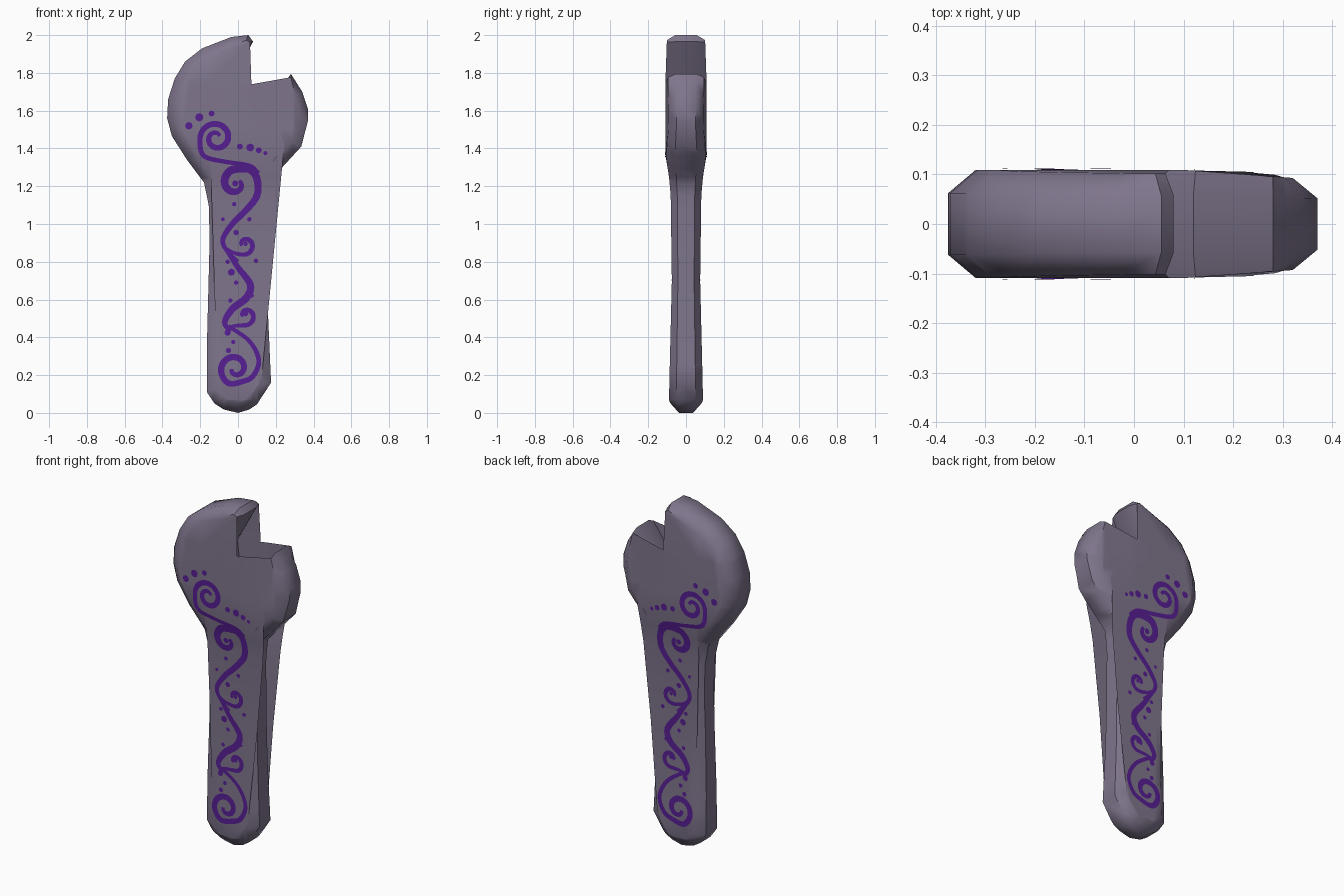
import bpy, bmesh, math
from mathutils import Vector

if "Cube" in bpy.data.objects:
    bpy.data.objects.remove(bpy.data.objects["Cube"])


def material(name, rgb):
    m = bpy.data.materials.new(name)
    m.diffuse_color = (*rgb, 1)
    m.use_nodes = True
    m.node_tree.nodes["Principled BSDF"].inputs["Base Color"].default_value = m.diffuse_color
    return m


metal = material("mauve metal", (0.212, 0.178, 0.262))
purple = material("purple paint", (0.095, 0.013, 0.29))

# half thickness along the height
THICK = [(0, .065), (.07, .09), (.25, .086), (.7, .075), (1.15, .081),
         (1.25, .09), (1.36, .108), (1.75, .109), (2.01, .1)]


def half_depth(x, z):
    z = min(max(z, 0), 2)
    for (z0, h0), (z1, h1) in zip(THICK, THICK[1:]):
        if z <= z1:
            h = h0 + (h1 - h0) * (z - z0) / (z1 - z0)
            break
    if z > 1.3:  # the short jaw is thinner
        h -= .018 * min(max((x - .1) / .25, 0), 1) * min((z - 1.3) / .2, 1)
    return h


# outline: x, z, bevel width
OUTLINE = [(0, 0, .05), (-.075, .018, .05), (-.125, .05, .05), (-.165, .11, .05),
           (-.165, .34, .05), (-.15, .92, .045), (-.155, 1.1, .045), (-.18, 1.22, .05),
           (-.27, 1.34, .055), (-.35, 1.465, .055), (-.375, 1.56, .055),
           (-.37, 1.66, .055), (-.335, 1.77, .055), (-.28, 1.86, .055),
           (-.19, 1.93, .055), (-.035, 1.99, .045), (.055, 2, .025), (.08, 1.965, .014),
           (-.065, 1.71, .014), (-.055, 1.625, .014), (.12, 1.56, .01), (.28, 1.795, .01),
           (.34, 1.7, .04), (.37, 1.61, .05), (.37, 1.545, .055), (.335, 1.41, .055),
           (.225, 1.29, .055), (.16, 1.215, .05), (.15, 1.08, .045), (.16, .5, .05),
           (.175, .16, .05), (.10, .045, .05), (.06, .018, .05)]


def build_wrench():
    n = len(OUTLINE)
    inner = []
    for i, (x, z, w) in enumerate(OUTLINE):
        p = Vector((x, z))
        a = (p - Vector(OUTLINE[i - 1][:2])).normalized()
        b = (Vector(OUTLINE[(i + 1) % n][:2]) - p).normalized()
        na, nb = Vector((a.y, -a.x)), Vector((b.y, -b.x))
        inner.append(p + (na + nb) * w / (1 + na.dot(nb)))
    bm = bmesh.new()
    rings = [[bm.verts.new((p.x, -1, p.y)) for p in inner],
             [bm.verts.new((x, -.57, z)) for x, z, w in OUTLINE],
             [bm.verts.new((x, .57, z)) for x, z, w in OUTLINE],
             [bm.verts.new((p.x, 1, p.y)) for p in inner]]
    for r0, r1 in zip(rings, rings[1:]):
        for i in range(n):
            j = (i + 1) % n
            bm.faces.new((r0[i], r0[j], r1[j], r1[i]))
    caps = [bm.faces.new(rings[0]), bm.faces.new(rings[3])]
    bmesh.ops.triangulate(bm, faces=caps)
    # cut at each change of thickness, then swell to the real depth
    cuts = [((0, 0, z), (0, 0, 1)) for z, h in THICK[1:-1]]
    cuts += [((0, 0, 1.5), (0, 0, 1)), ((.1, 0, 0), (1, 0, 0))]
    for co, no in cuts:
        bmesh.ops.bisect_plane(bm, geom=bm.verts[:] + bm.edges[:] + bm.faces[:],
                               plane_co=co, plane_no=no, dist=1e-5)
    for v in bm.verts:
        v.co.y *= half_depth(v.co.x, v.co.z)
    bmesh.ops.recalc_face_normals(bm, faces=bm.faces)
    finish(bm, "wrench_body", metal, True)


def finish(bm, name, mat, smooth=False):
    me = bpy.data.meshes.new(name)
    bm.to_mesh(me)
    bm.free()
    me.materials.append(mat)
    ob = bpy.data.objects.new(name, me)
    bpy.context.collection.objects.link(ob)
    if smooth:
        bpy.ops.object.select_all(action='DESELECT')
        ob.select_set(True)
        bpy.context.view_layer.objects.active = ob
        bpy.ops.object.shade_smooth_by_angle(angle=math.radians(50))


def spiral(cx, cz, r0, r1, a0, a1, steps=9):
    """Points winding from radius r0 to r1, angles in degrees."""
    pts = []
    for i in range(steps):
        t = i / (steps - 1)
        a, r = math.radians(a0 + (a1 - a0) * t), r0 + (r1 - r0) * t
        pts.append((cx + r * math.cos(a), cz + r * math.sin(a)))
    return pts


def smooth_path(pts, sub=5):
    p = [Vector(q) for q in pts]
    p = [2 * p[0] - p[1]] + p + [2 * p[-1] - p[-2]]
    out = []
    for a, b, c, d in zip(p, p[1:], p[2:], p[3:]):
        for k in range(sub):
            t = k / sub
            out.append(.5 * (2 * b + (c - a) * t + (2 * a - 5 * b + 4 * c - d) * t * t
                             + (3 * b - a - 3 * c + d) * t ** 3))
    return out + [p[-2]]


def surface(p, side):
    return (p.x, side * (half_depth(p.x, p.y) + .003), p.y)


def add_face(bm, pts, side):
    f = bm.faces.new([bm.verts.new(surface(p, side)) for p in pts])
    f.normal_update()
    if f.normal.y * side < 0:
        f.normal_flip()


def ribbon(bm, pts, side, w0, w1):
    """Painted stroke, w0 wide at its ends and w1 in the middle."""
    path = smooth_path(pts)
    n = len(path)
    edge = []
    for i, p in enumerate(path):
        d = (path[min(i + 1, n - 1)] - path[max(i - 1, 0)]).normalized()
        w = .5 * (w0 + (w1 - w0) * math.sin(math.pi * i / (n - 1)))
        o = Vector((-d.y, d.x)) * w
        edge.append((p + o, p - o))
    for (a, b), (c, d) in zip(edge, edge[1:]):
        add_face(bm, (a, b, d, c), side)


# painted scrollwork: path, end width, middle width
STROKES = [
    (spiral(-.115, 1.455, .02, .088, -330, 190, 14) +
     [(-.18, 1.36), (-.07, 1.33), (.06, 1.31), (.11, 1.27)], .018, .032),
    (spiral(-.01, 1.215, .02, .075, 400, 100, 10) +
     [(.06, 1.29), (.10, 1.24), (.10, 1.15), (.04, 1.07), (-.03, 1.0),
      (-.08, .92), (-.06, .86), (0, .80)], .018, .042),
    (spiral(.035, .89, .015, .055, 200, -110, 9) + [(-.03, .85), (-.06, .87)], .016, .026),
    ([(-.06, .86), (0, .77), (.065, .68), (.045, .61), (-.03, .55), (-.07, .48),
      (-.04, .43)], .02, .04),
    (spiral(.04, .515, .015, .055, 200, -110, 9) + [(-.02, .46), (-.05, .45)], .016, .026),
    ([(-.05, .46), (.06, .38), (.11, .28), (.08, .195), (.02, .165)] +
     spiral(-.015, .235, .085, .02, -110, -530, 13), .02, .034)]

# painted dots: x, z, radius
DOTS = [(-.26, 1.52, .02), (-.205, 1.565, .022), (-.14, 1.585, .016), (.01, 1.41, .016),
        (.065, 1.405, .021), (.11, 1.39, .016), (.145, 1.375, .011), (-.015, 1.215, .016),
        (-.02, 1.105, .012), (.06, 1.025, .012), (-.08, 1.025, .01), (-.01, .955, .015),
        (-.055, .80, .012), (.095, .805, .012), (-.035, .745, .019), (-.01, .69, .012),
        (-.04, .595, .012), (.075, .62, .01), (.04, .525, .014), (-.055, .425, .017),
        (-.025, .375, .012), (-.05, .33, .014), (.04, .895, .012)]


def build_paint(name, side):
    bm = bmesh.new()
    for pts, w0, w1 in STROKES:
        ribbon(bm, pts, side, w0, w1)
    for x, z, r in DOTS:
        add_face(bm, [Vector((x + r * math.cos(k * math.pi / 4),
                              z + r * math.sin(k * math.pi / 4))) for k in range(8)], side)
    finish(bm, name, purple)


build_wrench()
build_paint("front_scrollwork", -1)
build_paint("back_scrollwork", 1)
